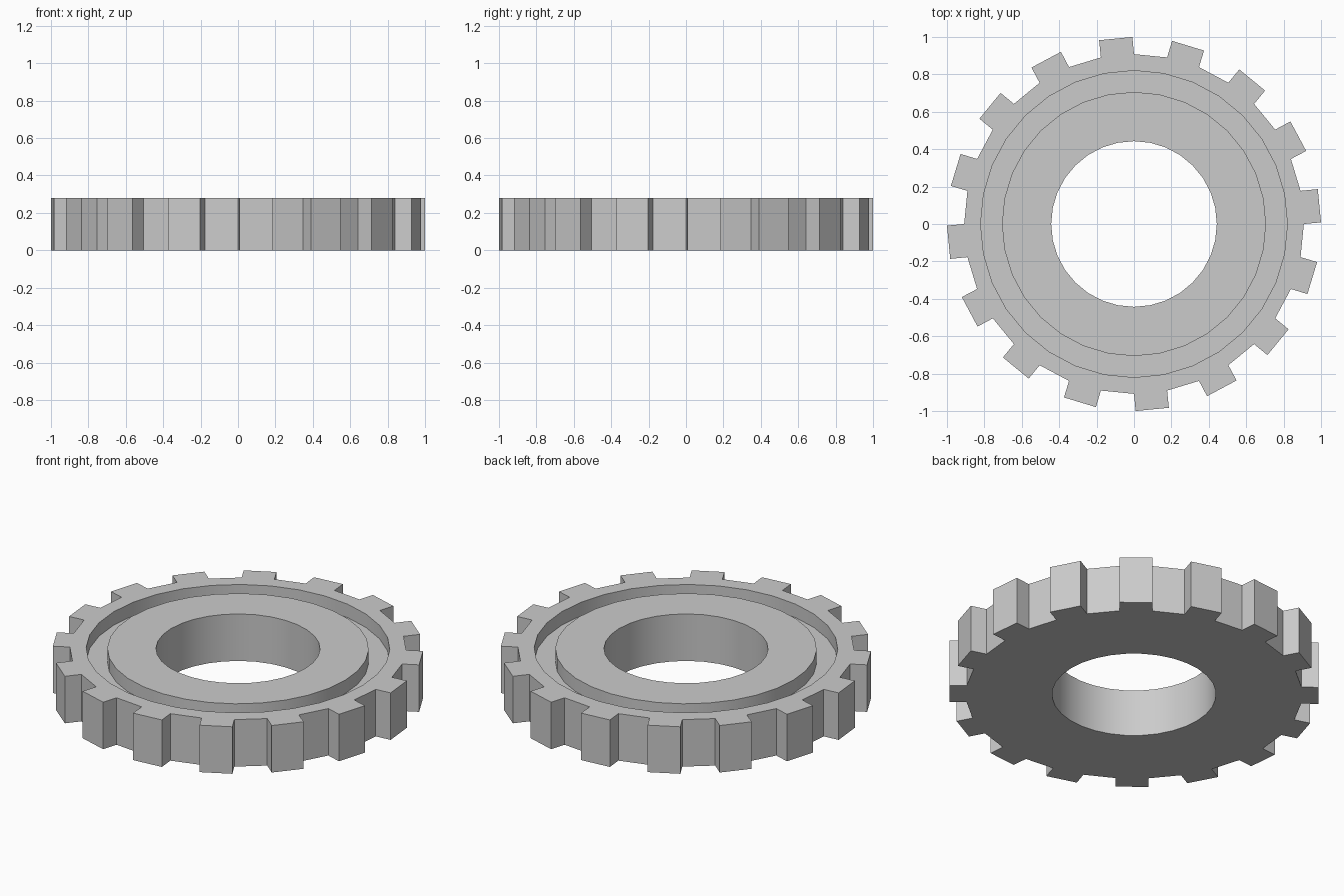
import bpy, bmesh
from math import cos, sin, radians

if "Cube" in bpy.data.objects:
    bpy.data.objects.remove(bpy.data.objects["Cube"])

TEETH = 16
N = TEETH * 2                 # one tooth and one gap per pair of segments
STEP = 360 / N
HEIGHT, FLOOR = 0.28, 0.20    # total height, groove floor height
ROOT_R, TIP_R, HOLE_R = 0.908, 1.0, 0.443
GROOVE_OUT, GROOVE_IN = 0.82, 0.706
TAPER = 0.5                   # tooth narrows by this many degrees per side

bm = bmesh.new()


def vert(r, deg, z):
    a = radians(deg)
    return bm.verts.new((r * cos(a), r * sin(a), z))


def ring(r, z):
    return [vert(r, k * STEP, z) for k in range(N)]


# tooth tips: start and end point of every tooth, per height
def tips(z):
    return [(vert(TIP_R, k * STEP + TAPER, z), vert(TIP_R, (k + 1) * STEP - TAPER, z))
            for k in range(0, N, 2)]


# loops running from the bottom hole edge, up the bore, over the top to the groove rim
loops = [ring(HOLE_R, 0), ring(HOLE_R, HEIGHT),
         ring(GROOVE_IN, HEIGHT), ring(GROOVE_IN, FLOOR),
         ring(GROOVE_OUT, FLOOR), ring(GROOVE_OUT, HEIGHT)]
root_top, root_bot = ring(ROOT_R, HEIGHT), ring(ROOT_R, 0)
tip_top, tip_bot = tips(HEIGHT), tips(0)

for k in range(N):
    j = (k + 1) % N
    # bore, raised collar and groove
    for a, b in zip(loops, loops[1:]):
        bm.faces.new((a[k], a[j], b[j], b[k]))
    # outline of this segment: a tooth or a plain gap
    top, bot = [root_top[k], root_top[j]], [root_bot[k], root_bot[j]]
    if k % 2 == 0:
        top[1:1], bot[1:1] = tip_top[k // 2], tip_bot[k // 2]
    # caps and side walls
    bm.faces.new(top + [loops[-1][j], loops[-1][k]])
    bm.faces.new(bot + [loops[0][j], loops[0][k]])
    for i in range(len(top) - 1):
        bm.faces.new((bot[i], bot[i + 1], top[i + 1], top[i]))

bmesh.ops.recalc_face_normals(bm, faces=bm.faces[:])
mesh = bpy.data.meshes.new("gear_ring")
bm.to_mesh(mesh)
bm.free()

gear = bpy.data.objects.new("gear_ring", mesh)
bpy.context.collection.objects.link(gear)
bpy.context.view_layer.objects.active = gear
gear.select_set(True)
bpy.ops.object.shade_smooth_by_angle(angle=radians(30))
